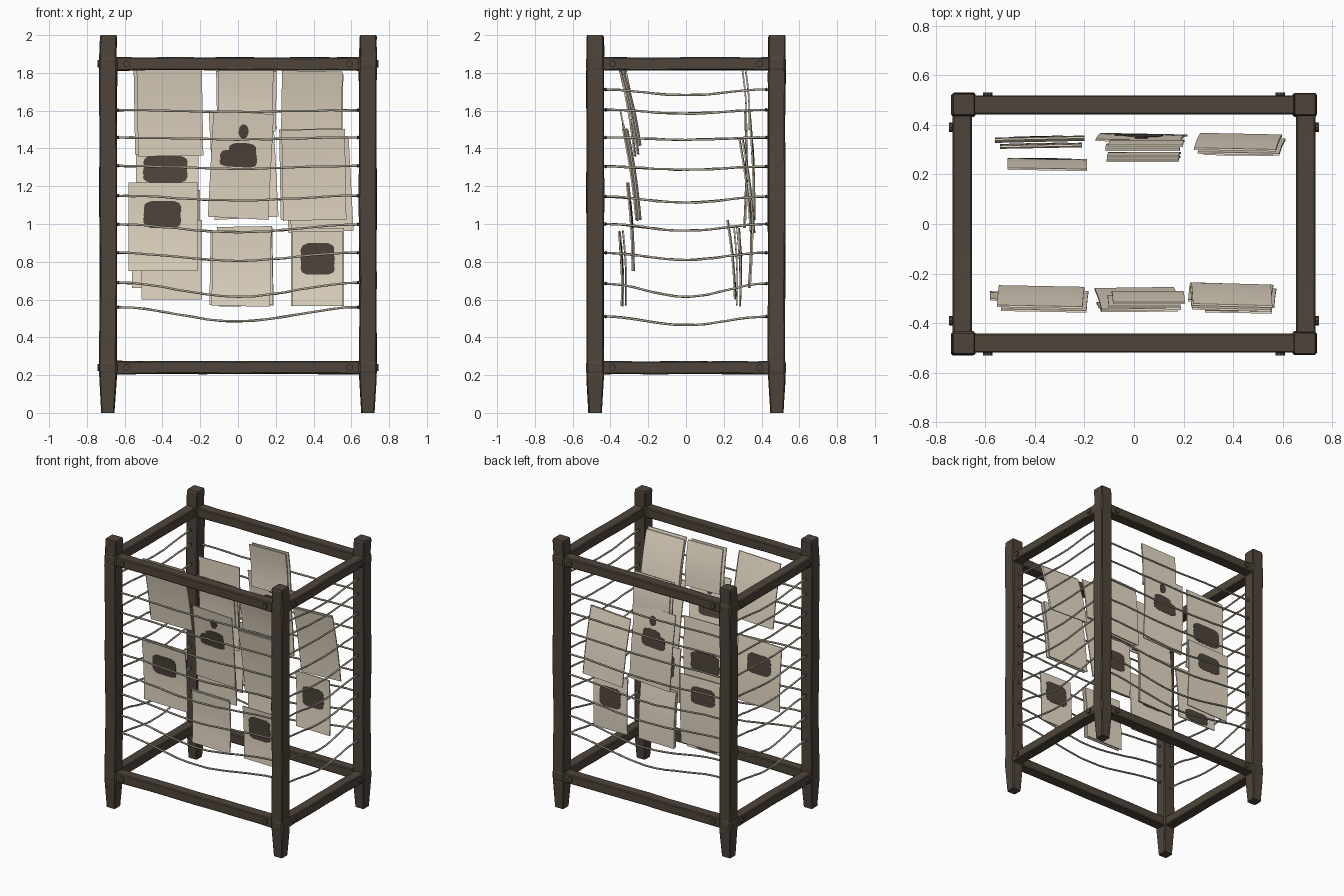
import bpy, bmesh, math, random
from mathutils import Vector, Matrix

if "Cube" in bpy.data.objects:
    bpy.data.objects.remove(bpy.data.objects["Cube"])
random.seed(4)

def mat(name, c):
    m = bpy.data.materials.new(name)
    m.diffuse_color = (*c, 1)
    m.use_nodes = True
    m.node_tree.nodes["Principled BSDF"].inputs["Base Color"].default_value = m.diffuse_color
    return m

WOOD = mat("dark_wood", (0.078, 0.059, 0.043))
ROPE = mat("twine", (0.40, 0.355, 0.28))
SHEET = mat("parchment", (0.80, 0.71, 0.57))
STAIN = mat("stain", (0.08, 0.06, 0.047))

def finish(name, bm, m):
    bmesh.ops.recalc_face_normals(bm, faces=bm.faces)
    me = bpy.data.meshes.new(name)
    bm.to_mesh(me)
    bm.free()
    me.materials.append(m)
    ob = bpy.data.objects.new(name, me)
    bpy.context.collection.objects.link(ob)
    return ob

def loft(name, rings, m):
    """Skin equal-sized rings of points and cap both ends."""
    bm = bmesh.new()
    vs = [[bm.verts.new(p) for p in r] for r in rings]
    n = len(vs[0])
    for a, b in zip(vs, vs[1:]):
        for i in range(n):
            bm.faces.new((a[i], a[(i + 1) % n], b[(i + 1) % n], b[i]))
    bm.faces.new(vs[0])
    bm.faces.new(vs[-1])
    return finish(name, bm, m)

def ring(h, k, c=0.006):
    """Square cross-section with chamfered corners."""
    a, b = h - c, k - c
    return [(a, -k), (h, -b), (h, b), (a, k), (-a, k), (-h, b), (-h, -b), (-a, -k)]

PX, PY = 0.688, 0.48

# Hewn posts with tapered feet
for sx in (-1, 1):
    for sy in (-1, 1):
        prof = [(0, .035), (.19, .046), (.3, .046), (.7, .045), (1.1, .047),
                (1.5, .046), (1.8, .047), (1.9, .045), (1.99, .045), (2.0, .041)]
        rings = []
        for z, h in prof:
            jx, jy = random.uniform(-.003, .003), random.uniform(-.003, .003)
            rings.append([(sx * PX + x + jx, sy * PY + y + jy, z) for x, y in ring(h, h)])
        loft("post", rings, WOOD)
        # Collars where the rails meet the post
        for z in (.24, 1.848):
            loft("collar", [[(sx * PX + x, sy * PY + y, z + d) for x, y in ring(h, h, .01)]
                            for d, h in ((-.036, .045), (-.022, .049), (.022, .049), (.036, .045))], WOOD)

# Rails along x and y
def rail(axis, off, z, half):
    rings = []
    for i in range(9):
        t = -half + 2 * half * i / 8
        end = abs(t) > half * .85
        h = .037 if end else .034
        j = random.uniform(-.002, .002)
        rings.append([((t, off + a, z + b + j) if axis == 0 else (off + a, t, z + b + j))
                      for a, b in ring(.039, h)])
    loft("rail", rings, WOOD)

def peg(x, y, z, axis):
    bm = bmesh.new()
    rot = Matrix.Rotation(math.pi / 2, 4, 'Y' if axis == 0 else 'X')
    bmesh.ops.create_cone(bm, cap_ends=True, segments=8, radius1=.019, radius2=.019,
                          depth=.03, matrix=Matrix.Translation((x, y, z)) @ rot)
    finish("peg", bm, WOOD)

for z in (.24, 1.848):
    for s in (-1, 1):
        rail(0, s * PY, z, PX)
        rail(1, s * (PX + .005), z, PY)
        for q in (-1, 1):
            peg(q * .59, s * .515, z, 1)
            peg(s * .73, q * .39, z, 0)

# Sagging twine between the posts, with a knot at either end
def twine(axis, off, half, z, sag):
    cu = bpy.data.curves.new("twine", 'CURVE')
    cu.dimensions = '3D'
    cu.bevel_depth = .0065
    cu.bevel_resolution = 1
    sp = cu.splines.new('POLY')
    sp.points.add(16)
    for i, p in enumerate(sp.points):
        t = -1 + i / 8
        h = z - sag * (.5 + .5 * math.cos(math.pi * t)) + random.uniform(-.002, .002)
        p.co = (t * half, off, h, 1) if axis == 0 else (off, t * half, h, 1)
    cu.materials.append(ROPE)
    ob = bpy.data.objects.new("twine", cu)
    bpy.context.collection.objects.link(ob)
    for s in (-1, 1):
        bm = bmesh.new()
        e = s * (half - .01)
        bmesh.ops.create_icosphere(bm, subdivisions=1, radius=.010, matrix=Matrix.Translation(
            (e, off, z) if axis == 0 else (off, e, z)))
        finish("knot", bm, WOOD)

LONG = [(1.603, .01), (1.458, .01), (1.308, .015), (1.15, .025), (.998, .042),
        (.848, .042), (.69, .075), (.56, .075)]
SHORT = [(1.712, .03), (1.605, .02), (1.458, .012), (1.305, .018), (1.145, .032),
         (1.0, .035), (.848, .038), (.685, .07), (.51, .045)]
for s in (-1, 1):
    for z, g in LONG:
        twine(0, s * .475, .645, z, g)
    for z, g in SHORT:
        twine(1, s * PX, .435, z, g)

# Hanging sheets: slightly bowed thin strips, stains follow the same bow
def strip(name, place, rows, d0, d1, m):
    rings = [[place(a, v, d0), place(b, v, d0), place(b, v, d1), place(a, v, d1)] for v, a, b in rows]
    return loft(name, rings, m)

def sheet(x, w, zt, zb, yt, yb, roll=0, stain=None, outer_only=False, bow=.008):
    h, zc, yaw = zt - zb, (zt + zb) / 2, random.uniform(-.03, .03)
    r = math.radians(roll)
    def place(u, v, d):
        f = .5 - v / h                       # 0 at the top, 1 at the bottom
        px = u * math.cos(r) - v * math.sin(r)
        pz = u * math.sin(r) + v * math.cos(r)
        py = yt + (yb - yt) * f + bow * math.sin(math.pi * f) + u * yaw
        return (x + px, py + d, zc + pz)
    rows = [(h / 2 - h * i / 24, -w / 2, w / 2) for i in range(25)]
    strip("sheet", place, rows, -.004, .004, SHEET)
    if stain:
        cx, cz, sw, sh, drop = stain
        def blot(cx, cz, sw, sh, p):
            out = []
            for i in range(15):
                t = -.98 + 1.96 * i / 14
                k = sw / 2 * (1 - abs(t) ** p) ** (1 / p)
                out.append((cz - zc - t * sh / 2, cx - x - k * random.uniform(.93, 1),
                            cx - x + k * random.uniform(.93, 1)))
            strip("stain", place, out, 0 if outer_only else -.006, .006, STAIN)
        blot(cx, cz, sw, sh, 5)
        if drop:
            blot(cx + .02, cz + .145, .055, .075, 2)
            blot(cx + .02, cz + .04, .15, .09, 3)
    else:
        # Second leaf lying behind an unstained sheet
        dx, dz = random.uniform(-.02, .02), random.uniform(-.02, .01)
        def behind(u, v, d):
            a, b, c = place(u, v, d)
            return (a + dx, b + (.016 if yt < 0 else -.016), c + dz)
        strip("sheet_behind", behind, rows, -.004, .004, SHEET)

# Front side
sheet(-.36, .345, 1.82, 1.36, -.35, -.27, 1)
sheet(-.397, .365, 1.22, .75, -.31, -.28, 0, (-.4, 1.05, .205, .145, False))
sheet(.04, .29, 1.82, 1.5, -.335, -.29, -1)
sheet(.015, .32, 1.59, 1.03, -.345, -.26, -3, (0, 1.345, .2, .09, True))
sheet(.018, .31, .96, .565, -.35, -.335, -1)
sheet(.39, .32, 1.81, 1.43, -.345, -.26, -1)
sheet(.402, .335, 1.5, 1.02, -.33, -.26, 1)
sheet(.422, .27, .96, .565, -.355, -.34, 0, (.422, .815, .185, .17, False))
# Back side
sheet(-.375, .33, 1.6, .98, .315, .31, 0, (-.385, 1.29, .24, .15, False))
sheet(-.38, .36, 1.18, .66, .345, .335, 0, (-.385, 1.05, .2, .13, False))
sheet(-.35, .32, 1.02, .6, .22, .26, 0, (-.35, .65, .2, .09, False), True)
sheet(.05, .3, 1.82, 1.5, .315, .335, 1)
sheet(.03, .34, 1.6, 1.03, .335, .36, 3, (.02, 1.36, .2, .10, True))
sheet(.04, .29, .98, .565, .27, .285, 1)
sheet(.42, .33, 1.45, .96, .30, .36, 3)
sheet(.42, .28, .98, .565, .28, .285, 0, (.42, .81, .18, .15, False))
